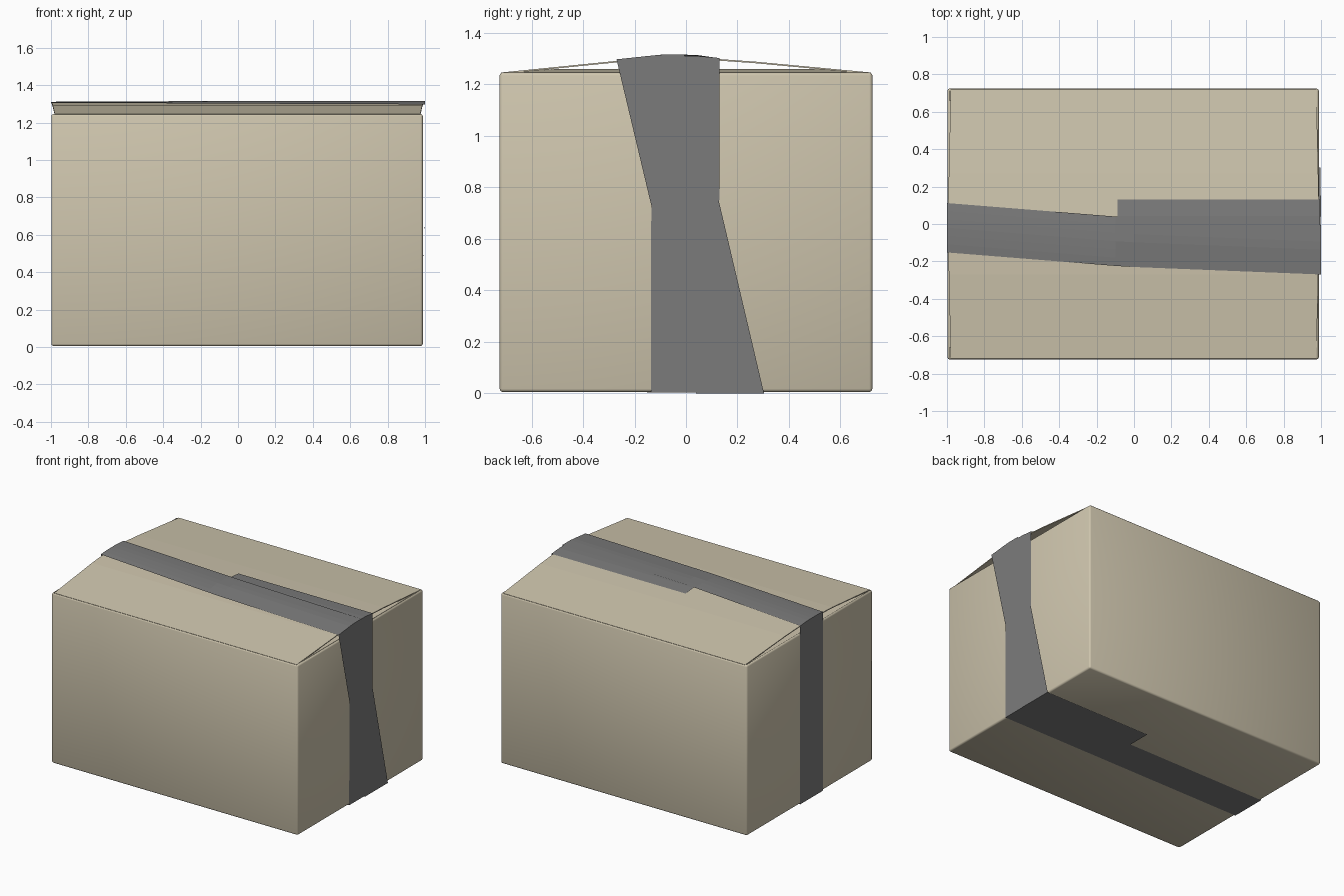
import bpy, bmesh
from mathutils import Matrix

if "Cube" in bpy.data.objects:
    bpy.data.objects.remove(bpy.data.objects["Cube"])


def material(name, rgb):
    m = bpy.data.materials.new(name)
    m.diffuse_color = (*rgb, 1)
    m.use_nodes = True
    m.node_tree.nodes["Principled BSDF"].inputs["Base Color"].default_value = m.diffuse_color
    return m


card = material("cardboard", (0.62, 0.56, 0.42))
grey = material("grey_tape", (0.2, 0.2, 0.2))


def add_object(name, bm, mat, smooth, thickness=0):
    bmesh.ops.recalc_face_normals(bm, faces=bm.faces)
    me = bpy.data.meshes.new(name)
    bm.to_mesh(me)
    bm.free()
    me.materials.append(mat)
    me.polygons.foreach_set("use_smooth", [smooth] * len(me.polygons))
    ob = bpy.data.objects.new(name, me)
    bpy.context.collection.objects.link(ob)
    if thickness:
        s = ob.modifiers.new("thickness", 'SOLIDIFY')
        s.thickness = thickness
        s.offset = -1
    return ob


def sheet(rows):
    """Grid surface through rows of points."""
    bm = bmesh.new()
    vs = [[bm.verts.new(p) for p in row] for row in rows]
    for a, b in zip(vs, vs[1:]):
        for i in range(len(a) - 1):
            bm.faces.new((a[i], a[i + 1], b[i + 1], b[i]))
    return bm


def up(bm):
    """Make an open sheet face upward."""
    bmesh.ops.recalc_face_normals(bm, faces=bm.faces)
    if sum(f.normal.z for f in bm.faces) < 0:
        bmesh.ops.reverse_faces(bm, faces=bm.faces)
    return bm


# box body: softly bevelled and open at the top
X0, X1, Y, Z0, Z1 = -0.998, 0.988, 0.724, 0.005, 1.246
bm = bmesh.new()
bmesh.ops.create_cube(bm, size=1, matrix=Matrix.Translation(((X0 + X1) / 2, 0, (Z0 + Z1) / 2))
                      @ Matrix.Diagonal((X1 - X0, 2 * Y, Z1 - Z0, 1)))
bmesh.ops.bevel(bm, geom=bm.edges[:], offset=0.012, segments=2, profile=0.5, affect='EDGES')
bm.normal_update()
bmesh.ops.delete(bm, geom=[f for f in bm.faces if f.normal.z > 0.99], context='FACES')
body = add_object("box_body", bm, card, True)

# long lid flaps, rising to a ridge in the middle
for name, prof in (("front_flap", ((-0.718, 1.246), (-0.27, 1.291), (-0.002, 1.307))),
                   ("back_flap", ((0.718, 1.246), (0.27, 1.288), (0.002, 1.307)))):
    rows = []
    for (y, z), (xl, xr) in zip(prof, ((-0.98, 0.975), (-0.99, 0.985), (-0.996, 0.991))):
        rows.append([(xl, y, z), (xr, y, z)])
    add_object(name, up(sheet(rows)), card, False, 0.006)

# short inner flaps under the lid
for name, s in (("right_inner_flap", 1), ("left_inner_flap", -1)):
    rows = [[(s * 0.982 - 0.005, -0.66, 1.242), (s * 0.982 - 0.005, 0.66, 1.242)],
            [(s * 0.28, -0.52, 1.253), (s * 0.28, 0.52, 1.253)]]
    add_object(name, up(sheet(rows)), card, False, 0.006)


# one tape ribbon wound round the box, overlapping itself
def lid_height(y):
    slope = 0.105 if y < 0 else 0.085
    return 1.311 - slope * max(abs(y + 0.035) - 0.065, 0)


HALF, STEPS = 0.132, 6
path = [  # x, middle y, z (None = follow the lid), lift of the second layer
    (-0.088, -0.002, None, 0), (0.995, -0.002, None, 0), (0.992, -0.004, 0.003, 0),
    (-1.0, -0.02, 0.003, 0), (-1.0, -0.02, None, 0.0), (-0.1, -0.092, None, 0.004),
    (0, -0.098, None, 0.004), (1.0, -0.138, None, 0.004), (0.997, 0.171, 0.0, 0),
    (0.135, 0.165, 0.0, 0)]
rows = []
for x, yc, z, lift in path:
    ys = [yc + HALF * (2 * i / STEPS - 1) for i in range(STEPS + 1)]
    rows.append([(x, y, lid_height(y) + lift if z is None else z) for y in ys])
add_object("tape", sheet(rows), grey, False)
